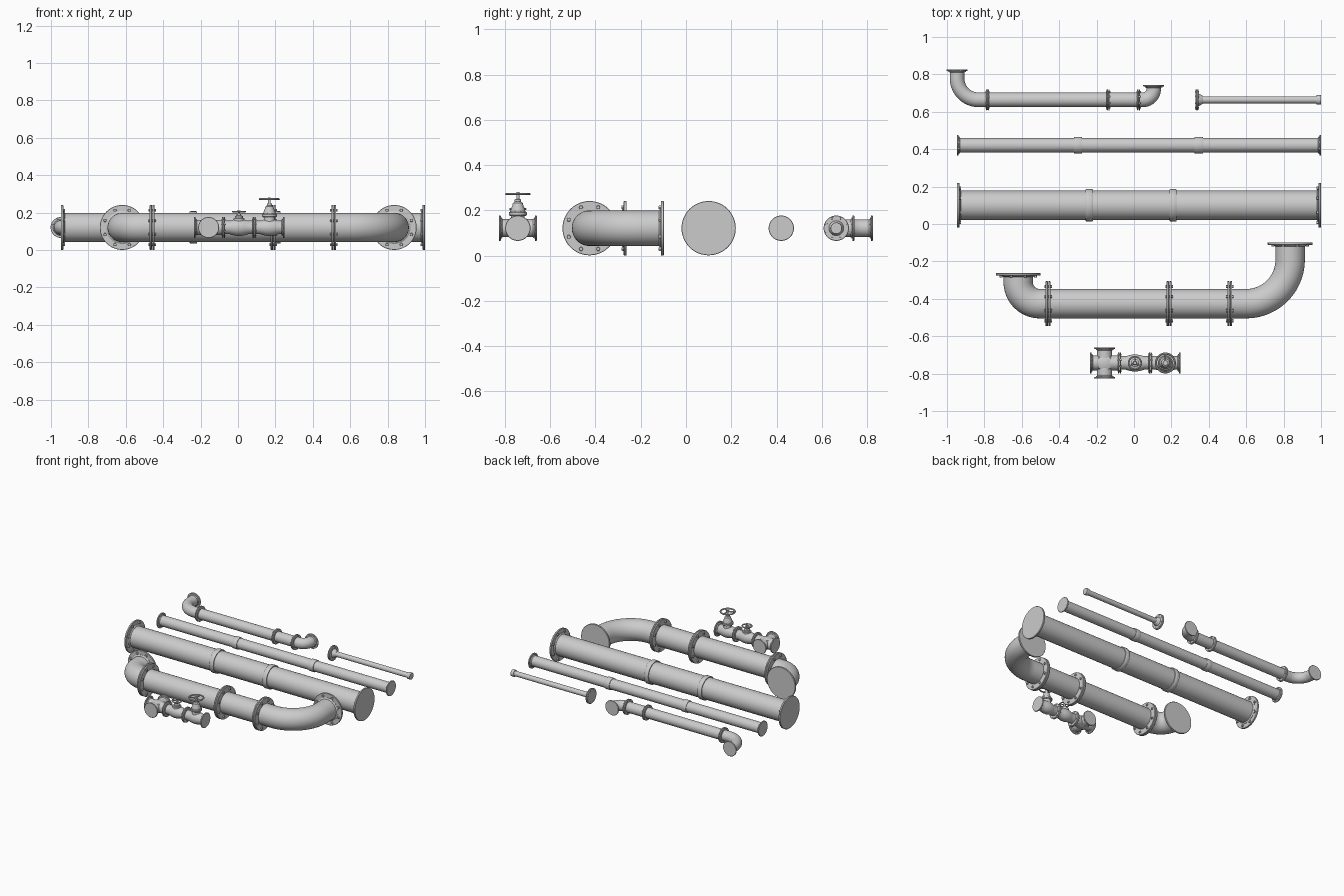
import bpy, bmesh
from math import cos, sin, pi
from mathutils import Vector, Matrix

if "Cube" in bpy.data.objects:
    bpy.data.objects.remove(bpy.data.objects["Cube"])

Z = 0.121           # shared centre height of every pipe
X, Y, UP = Vector((1, 0, 0)), Vector((0, 1, 0)), Vector((0, 0, 1))


def finish(bm, name):
    bmesh.ops.recalc_face_normals(bm, faces=bm.faces)
    me = bpy.data.meshes.new(name)
    bm.to_mesh(me)
    bm.free()
    ob = bpy.data.objects.new(name, me)
    bpy.context.collection.objects.link(ob)
    bpy.ops.object.select_all(action='DESELECT')
    ob.select_set(True)
    bpy.context.view_layer.objects.active = ob
    bpy.ops.object.shade_smooth_by_angle(angle=0.6)
    return ob


def loft(bm, rings):
    # skin a list of vertex-position rings and cap both ends
    vs = [[bm.verts.new(p) for p in r] for r in rings]
    n = len(vs[0])
    for a, b in zip(vs, vs[1:]):
        for i in range(n):
            bm.faces.new((a[i], a[(i + 1) % n], b[(i + 1) % n], b[i]))
    bm.faces.new(vs[0][::-1])
    bm.faces.new(vs[-1])


def ring(c, axis, r, n, start=0.0):
    q = axis.to_track_quat('Z', 'Y')
    return [c + q @ Vector((r * cos(start + 2 * pi * i / n), r * sin(start + 2 * pi * i / n), 0)) for i in range(n)]


def turn(bm, origin, axis, profile, n=48):
    # profile: (radius, distance along axis)
    loft(bm, [ring(origin + axis * t, axis, r, n) for r, t in profile])


def lathe(name, origin, axis, profile, n=48):
    bm = bmesh.new()
    turn(bm, Vector(origin), axis, profile, n)
    return finish(bm, name)


def pipe(name, x0, x1, y, r):
    lathe(name, (x0, y, Z), X, [(r, 0), (r, x1 - x0)])


def collar(name, x, y, r, w):
    lathe(name, (x, y, Z), X, [(r * .97, -w / 2), (r, -w / 2 + .004), (r, w / 2 - .004), (r * .97, w / 2)])


def disc(bm, c, axis, R, t):
    turn(bm, c, axis, [(R - .002, 0), (R, .002), (R, t - .002), (R - .002, t)])


def bolts(bm, c, axis, R, t0, t1):
    # eight hex bolts between distances t0 and t1 along the axis
    k = R * .075
    for p in ring(c, axis, R * .83, 8, pi / 8):
        turn(bm, p, axis, [(k * .85, t0), (k, t0 + .002), (k, t1 - .002), (k * .85, t1)], 6)


def end_flange(name, c, inward, R, r):
    # blank outer face; hub and bolt heads on the pipe side
    c, t = Vector(c), .005 + R * .07
    bm = bmesh.new()
    disc(bm, c, inward, R, t)
    bolts(bm, c, inward, R, t * .5, t + R * .08)
    turn(bm, c, inward, [(r * 1.12, t * .5), (r * 1.12, t + .002), (r * 1.01, t + .008)])
    finish(bm, name)


def joint(name, c, axis, R):
    # two bolted flange discs
    c, t = Vector(c), .003 + R * .075
    bm = bmesh.new()
    for s in (1, -1):
        disc(bm, c + axis * s * .001, axis * s, R, t)
    bolts(bm, c, axis, R, -t - R * .07, t + R * .07)
    finish(bm, name)


def elbow(name, x_start, x_leg, y, y_end, R, r):
    # straight run along x, quarter bend of radius R, then leg toward +y
    s = 1 if x_leg > x_start else -1
    cx, cy = x_leg - s * R, y + R
    rings = [ring(Vector((x_start, y, Z)), X * s, r, 48)]
    base = rings[0]
    for i in range(21):
        a = pi / 2 * i / 20
        m = Matrix.Translation((cx, cy, Z)) @ Matrix.Rotation(s * a, 4, 'Z') @ Matrix.Translation((-x_start, -cy, -Z))
        rings.append([m @ p for p in base])
    rings.append([Vector((p.x, y_end, p.z)) for p in rings[-1]])
    bm = bmesh.new()
    loft(bm, rings)
    finish(bm, name)


def handwheel(name, x, y, z, R, k):
    bm = bmesh.new()
    c = Vector((x, y, z))
    n, m = 36, 10
    vs = []
    for i in range(n):
        a = 2 * pi * i / n
        d = Vector((cos(a), sin(a), 0))
        vs.append([bm.verts.new(c + d * (R - k + k * cos(2 * pi * j / m)) + UP * k * sin(2 * pi * j / m)) for j in range(m)])
    for i in range(n):
        a, b = vs[i], vs[(i + 1) % n]
        for j in range(m):
            bm.faces.new((a[j], b[j], b[(j + 1) % m], a[(j + 1) % m]))
    for i in range(3):
        a = pi / 2 + 2 * pi * i / 3
        turn(bm, c, Vector((cos(a), sin(a), 0)), [(k * .8, 0), (k * .8, R - k)], 10)
    turn(bm, c, UP, [(R * .24, -.005), (R * .24, .005)], 24)
    finish(bm, name)


# Large and medium straight pipes with end flanges and couplings
for nm, y, r, R, x0, couplings, w, cr in (
        ("large_pipe", .1, .0785, .12, -.947, (-.239, .209), .038, .087),
        ("medium_pipe", .421, .039, .056, -.946, (-.3, .346), .044, .044)):
    pipe(nm, x0 + .004, .996, y, r)
    end_flange(nm + "_left_flange", (x0, y, Z), X, R, r)
    end_flange(nm + "_right_flange", (1, y, Z), -X, R, r)
    for i, x in enumerate(couplings):
        collar(f"{nm}_coupling_{i}", x, y, cr, w)

# Thin pipe with bolted flange and end collar
y = .664
pipe("thin_pipe", .335, .998, y, .019)
joint("thin_pipe_flange", (.337, y, Z), X, .056)
lathe("thin_pipe_hub", (.34, y, Z), X, [(.034, 0), (.032, .01), (.02, .03)])
collar("thin_pipe_end_collar", .988, y, .025, .024)

# Bent pipe runs: elbow, straight sections, elbow
for nm, y, r, R, joints, left, right in (
        ("small_bent_run", .664, .039, .056, (-.783, -.138, .025), (-.946, .826, .115), (.105, .744, .058)),
        ("large_bent_run", -.426, .0785, .12, (-.459, .188, .512), (-.619, -.262, .115), (.835, -.098, .235))):
    for i, x in enumerate(joints):
        joint(f"{nm}_joint_{i}", (x, y, Z), X, R)
    for i in range(2):
        pipe(f"{nm}_section_{i}", joints[i], joints[i + 1], y, r)
    for side, x0, (lx, ly, bend) in (("left", joints[0], left), ("right", joints[2], right)):
        elbow(f"{nm}_{side}_elbow", x0, lx, y, ly - .004, bend, r)
        end_flange(f"{nm}_{side}_flange", (lx, ly, Z), -Y, R, r)

# Valve group: cross fitting, small valve, gate valve
y = -.743
r, R = .04, .056
pipe("cross_run", -.23, -.077, y, r)
lathe("cross_branch", (-.157, y - .08, Z), Y, [(r, 0), (r, .16)])
lathe("cross_body", (-.157, y, Z), UP, [(.02, -.043), (.04, -.034), (.05, -.012), (.05, .012), (.04, .034), (.02, .043)])
end_flange("cross_left_flange", (-.236, y, Z), X, R, r)
end_flange("cross_front_flange", (-.157, y - .084, Z), Y, R, r)
end_flange("cross_back_flange", (-.157, y + .084, Z), -Y, R, r)
joint("cross_valve_joint", (-.077, y, Z), X, R)
joint("valve_valve_joint", (.087, y, Z), X, R)
end_flange("valve_right_flange", (.249, y, Z), -X, R, r)
for nm, x, half in (("small_valve", .005, .082), ("gate_valve", .168, .081)):
    lathe(nm + "_body", (x, y, Z), X, [(.036, -half + .002), (.036, -.05), (.041, -.032), (.045, -.012),
                                       (.045, .012), (.041, .032), (.036, .05), (.036, half - .002)])

# Small valve bonnet, stem and wheel
lathe("small_valve_bonnet", (.005, y, Z), UP, [(.03, 0), (.03, .048), (.022, .05), (.022, .06), (.012, .064), (.012, .072),
                                               (.006, .073), (.006, .092)], 32)
handwheel("small_valve_wheel", .005, y, .206, .038, .0045)

# Gate valve neck, bonnet flange, bonnet, stem and wheel
c = Vector((.168, y, 0))
lathe("gate_valve_neck", c, UP, [(.035, Z), (.03, .165), (.03, .188)], 32)
bm = bmesh.new()
disc(bm, c + UP * .178, UP, .04, .014)
turn(bm, c, UP, [(.033, .19), (.031, .205), (.024, .222), (.022, .232), (.014, .238), (.014, .248), (.007, .25), (.007, .281)], 32)
bolts(bm, c, UP, .042, .174, .197)
finish(bm, "gate_valve_bonnet")
handwheel("gate_valve_wheel", .168, y, .272, .056, .0055)
